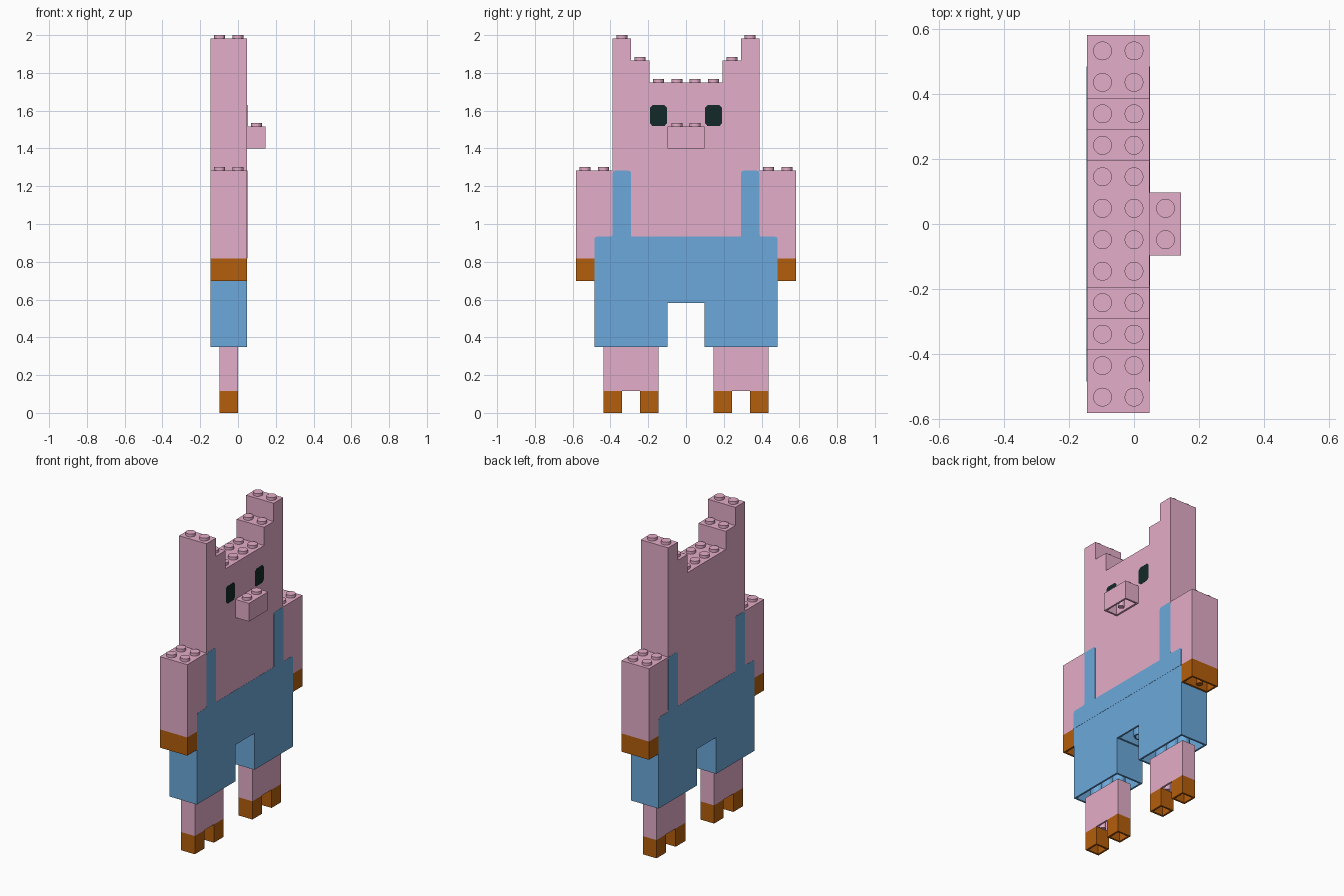
import bpy, bmesh, math
from mathutils import Matrix

cube = bpy.data.objects.get("Cube")
if cube:
    bpy.data.objects.remove(cube, do_unlink=True)

P = 2 / 20.6          # stud pitch
STUD = 0.018          # stud height
H = (2 - STUD) / 17   # brick height
WALL = 0.17 * P
CAVITY = 0.85 * H


def material(name, rgb):
    linear = [((c / 255 + 0.055) / 1.055) ** 2.4 if c > 10 else c / 255 / 12.92 for c in rgb]
    m = bpy.data.materials.new(name)
    m.use_nodes = True
    m.diffuse_color = (*linear, 1)
    m.node_tree.nodes["Principled BSDF"].inputs["Base Color"].default_value = (*linear, 1)
    return m


PINK = material("pink", (228, 173, 200))
BLUE = material("denim blue", (108, 169, 219))
BROWN = material("hoof brown", (180, 94, 12))
BLACK = material("eye black", (18, 42, 40))


def hollow(bm, face, wall, depth):
    """Sink a straight-walled recess upward into a downward face."""
    bmesh.ops.inset_individual(bm, faces=[face], thickness=wall)
    out = bmesh.ops.extrude_discrete_faces(bm, faces=[face])["faces"]
    bmesh.ops.translate(bm, verts=out[0].verts, vec=(0, 0, depth))


def cylinder(bm, x, y, z, radius, height):
    """Upright cylinder standing on z; returns its bottom face."""
    made = bmesh.ops.create_cone(bm, cap_ends=True, segments=20, radius1=radius, radius2=radius,
                                 depth=height, matrix=Matrix.Translation((x, y, z + height / 2)))
    bm.normal_update()
    faces = {f for v in made["verts"] for f in v.link_faces}
    return min(faces, key=lambda f: f.normal.z)


def grid(face):
    """Centre, height and stud counts of a level face."""
    c = face.calc_center_median()
    xs = [v.co.x for v in face.verts]
    ys = [v.co.y for v in face.verts]
    return c.copy(), round((max(xs) - min(xs)) / P), round((max(ys) - min(ys)) / P)


def spots(c, nx, ny):
    for i in range(nx):
        for j in range(ny):
            yield c.x + (i - (nx - 1) / 2) * P, c.y + (j - (ny - 1) / 2) * P


def prism(name, outline, x0, x1, mat, studs=False, open_below=False):
    """Extrude a (y, z) outline in stud and brick units from x0 to x1."""
    bm = bmesh.new()
    face = bm.faces.new([bm.verts.new((x0 * P, y * P, z * H)) for y, z in outline])
    out = bmesh.ops.extrude_face_region(bm, geom=[face])["geom"]
    bmesh.ops.translate(bm, verts=[g for g in out if isinstance(g, bmesh.types.BMVert)],
                        vec=((x1 - x0) * P, 0, 0))
    bmesh.ops.recalc_face_normals(bm, faces=bm.faces)
    bm.normal_update()
    tops = [grid(f) for f in bm.faces if f.normal.z > 0.9] if studs else []
    bottoms = [f for f in bm.faces if f.normal.z < -0.9] if open_below else []
    for f in bottoms:
        c, nx, ny = grid(f)
        hollow(bm, f, WALL, CAVITY)
        if min(nx, ny) > 1:
            # open tubes between four studs
            for x, y in spots(c, nx - 1, ny - 1):
                hollow(bm, cylinder(bm, x, y, c.z, 0.4 * P, CAVITY), 0.1 * P, CAVITY * 0.95)
        elif max(nx, ny) > 1:
            # slim pins in single-row bricks
            for x, y in spots(c, max(nx - 1, 1), max(ny - 1, 1)):
                cylinder(bm, x, y, c.z, 0.2 * P, CAVITY)
    for c, nx, ny in tops:
        for x, y in spots(c, nx, ny):
            cylinder(bm, x, y, c.z, 0.3 * P, STUD)
    mesh = bpy.data.meshes.new(name)
    bm.to_mesh(mesh)
    bm.free()
    mesh.materials.append(mat)
    obj = bpy.data.objects.new(name, mesh)
    bpy.context.collection.objects.link(obj)
    return obj


def mirrored(half):
    return half + [(-y, z) for y, z in reversed(half)]


def rect(y0, y1, z0, z1):
    return [(y0, z0), (y1, z0), (y1, z1), (y0, z1)]


BACK, FRONT = -1.5, 0.5

# Torso, head and stepped ears
prism("torso_and_head", mirrored([(5, 7), (5, 8), (4, 8), (4, 17), (3, 17), (3, 16), (2, 16), (2, 15)]),
      BACK, FRONT, PINK, studs=True)
prism("snout", rect(-1, 1, 12, 13), FRONT, FRONT + 1, PINK, True, True)

# Trousers with a gap between the legs
prism("trousers", mirrored([(1, 5), (1, 3), (5, 3), (5, 7)]), BACK, FRONT, BLUE, open_below=True)

# Painted bib edge and shoulder straps, front and back
bib = mirrored([(5, 7), (5, 7.88), (4.96, 7.97), (4.86, 8), (4.14, 8), (4.04, 8.03), (4, 8.12),
                (4, 10.88), (3.96, 10.97), (3.86, 11), (3.14, 11), (3.04, 10.97), (3, 10.88), (3, 8)])
prism("bib_front", bib, FRONT, FRONT + 0.01, BLUE)
prism("bib_back", bib, BACK - 0.01, BACK, BLUE)

for side, s in (("left", 1), ("right", -1)):
    def part(name, outline, *args):
        return prism(side + "_" + name, [(s * y, z) for y, z in outline], *args)

    # Arm and hand
    part("arm", [(5, 7), (6, 7), (6, 11), (4, 11), (4, 8), (5, 8)], BACK, FRONT, PINK, True)
    part("hand", rect(5, 6, 6, 7), BACK, FRONT, BROWN, False, True)
    # Leg with two hooves
    part("leg", rect(1.5, 4.5, 1, 3), -1, 0, PINK, True, True)
    part("inner_hoof", rect(1.5, 2.5, 0, 1), -1, 0, BROWN, True, True)
    part("outer_hoof", rect(3.5, 4.5, 0, 1), -1, 0, BROWN, True, True)
    # Eye with clipped corners
    eye = [(1.5 + a * w, 13.5 + b * h) for a, b, w, h in (
        (-1, -1, .32, .48), (1, -1, .32, .48), (1, -1, .46, .36), (1, 1, .46, .36),
        (1, 1, .32, .48), (-1, 1, .32, .48), (-1, 1, .46, .36), (-1, -1, .46, .36))]
    part("eye", eye, FRONT, FRONT + 0.01, BLACK)
